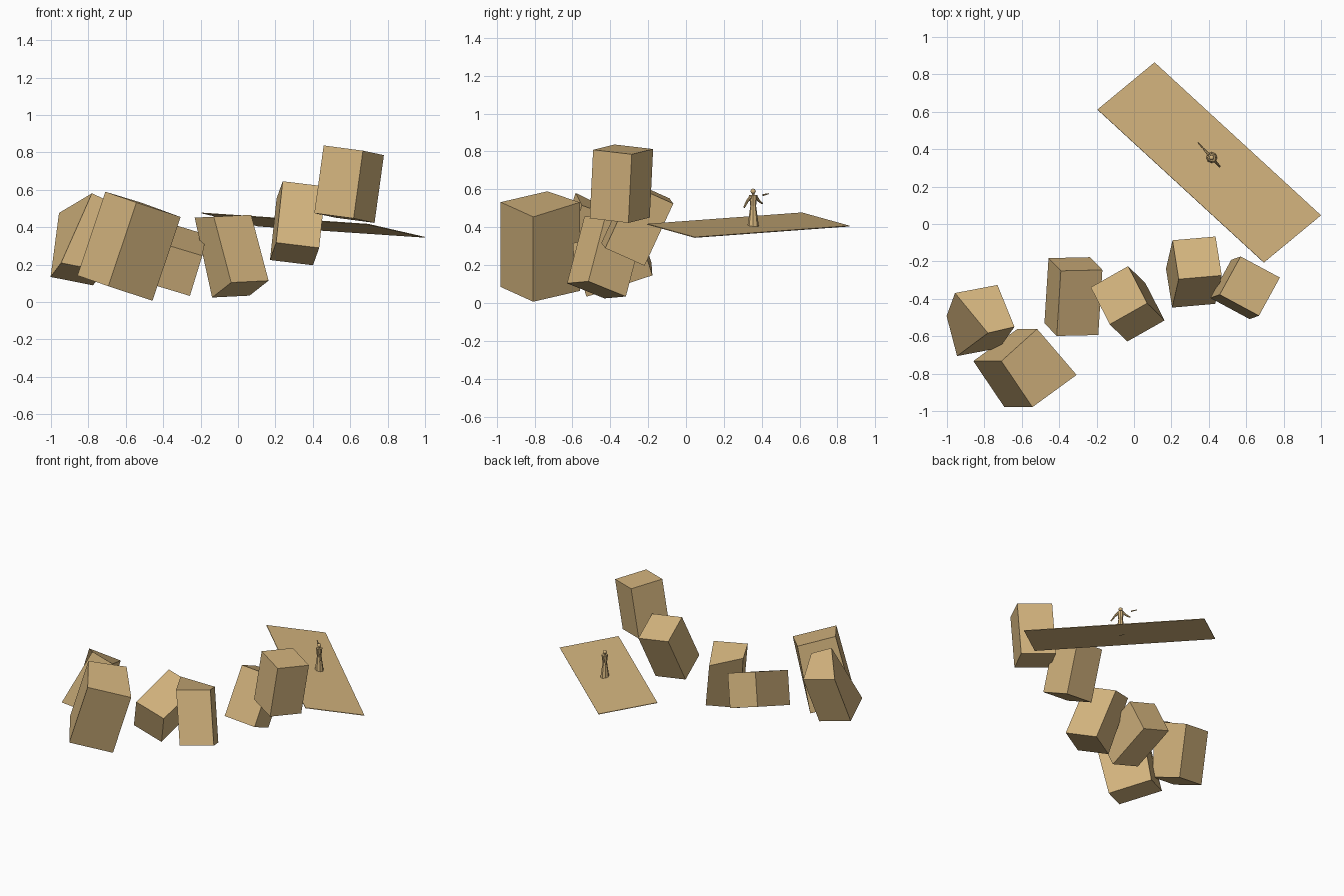
import bpy
import bmesh
from mathutils import Vector

if "Cube" in bpy.data.objects:
    bpy.data.objects.remove(bpy.data.objects["Cube"])

# One sandy stone colour for everything
stone = bpy.data.materials.new("sandy_stone")
stone.use_nodes = True
colour = (0.66, 0.46, 0.21, 1)
stone.diffuse_color = colour
shader = next(n for n in stone.node_tree.nodes if n.type == "BSDF_PRINCIPLED")
shader.inputs["Base Color"].default_value = colour
shader.inputs["Roughness"].default_value = 0.9


def finish(name, bm, smooth=False):
    bmesh.ops.recalc_face_normals(bm, faces=bm.faces)
    for face in bm.faces:
        face.smooth = smooth
    mesh = bpy.data.meshes.new(name)
    bm.to_mesh(mesh)
    bm.free()
    mesh.materials.append(stone)
    obj = bpy.data.objects.new(name, mesh)
    bpy.context.collection.objects.link(obj)
    return obj


def block(name, centre, u, v, w, chipped=None):
    """Box spanned by three edge vectors; chipped moves corners, keyed by signs."""
    centre, u, v, w = map(Vector, (centre, u, v, w))
    bm = bmesh.new()
    bmesh.ops.create_cube(bm, size=1)
    for vert in bm.verts:
        key = "".join("+" if c > 0 else "-" for c in vert.co)
        x, y, z = vert.co
        vert.co = centre + u * x + v * y + w * z
        vert.co += Vector((chipped or {}).get(key, (0, 0, 0)))
    return finish(name, bm)


# Tumbling stepping blocks, from the model's right to its left
block("outer_block", (-0.838, -0.516, 0.32),
      (0.227, 0.043, -0.045), (0.056, -0.214, 0.075), (0.045, 0.123, 0.342),
      {"-++": (0.12, 0, 0.03), "+++": (0.035, -0.01, 0.01)})
block("large_block", (-0.583, -0.77, 0.298),
      (0.166, -0.246, -0.057), (0.236, 0.172, -0.078), (0.15, 0, 0.448),
      {"-++": (-0.045, 0, 0.02)})
block("lying_block", (-0.324, -0.388, 0.23),
      (0.222, 0.005, -0.067), (0.066, -0.068, 0.215), (-0.022, -0.348, -0.113))
block("middle_block", (-0.034, -0.427, 0.245),
      (0.2, 0.113, 0.01), (-0.102, 0.198, -0.08), (-0.093, 0.092, 0.352),
      {"-++": (0, 0, 0.075)})
block("leaning_block", (0.32, -0.257, 0.421),
      (0.23, 0.02, -0.028), (-0.033, 0.208, -0.093), (0.035, 0.152, 0.328))
block("top_block", (0.594, -0.341, 0.63),
      (0.21, -0.113, -0.028), (0.112, 0.204, -0.024), (0.05, 0.018, 0.362))

# Thin tilted walkway slab
block("walkway", (0.402, 0.329, 0.411),
      (0.305, 0.252, -0.07), (0.89, -0.818, -0.06), (0.001, 0.001, 0.004))

# Small robed figure standing on the walkway
feet = Vector((0.415, 0.355, 0.405))
side = Vector((-0.67, 0.74, 0))


def spot(across, height):
    return feet + side * across + Vector((0, 0, height))


def limb(name, start, end, r1, r2, sides=8):
    axis = end - start
    bm = bmesh.new()
    bmesh.ops.create_cone(bm, cap_ends=True, segments=sides,
                          radius1=r1, radius2=r2, depth=axis.length)
    bmesh.ops.rotate(bm, verts=bm.verts,
                     matrix=axis.to_track_quat("Z", "Y").to_matrix())
    bmesh.ops.translate(bm, verts=bm.verts, vec=(start + end) / 2)
    return finish(name, bm)


limb("figure_robe", spot(0, 0), spot(0, 0.11), 0.03, 0.015)
limb("figure_torso", spot(0, 0.105), spot(0, 0.165), 0.015, 0.022)
limb("figure_neck", spot(0, 0.16), spot(0, 0.175), 0.008, 0.006)
for label, sign, drop in (("right", 1, 0.12), ("left", -1, 0.1)):
    limb(label + "_upper_arm", spot(sign * 0.018, 0.157),
         spot(sign * 0.04, 0.135), 0.009, 0.007)
    limb(label + "_forearm", spot(sign * 0.04, 0.135),
         spot(sign * 0.065, drop), 0.007, 0.005)
limb("floating_blade", spot(0.07, 0.165), spot(0.11, 0.172), 0.005, 0.003)

bm = bmesh.new()
bmesh.ops.create_icosphere(bm, subdivisions=2, radius=0.014)
bmesh.ops.translate(bm, verts=bm.verts, vec=spot(0, 0.185))
finish("figure_head", bm, smooth=True)
